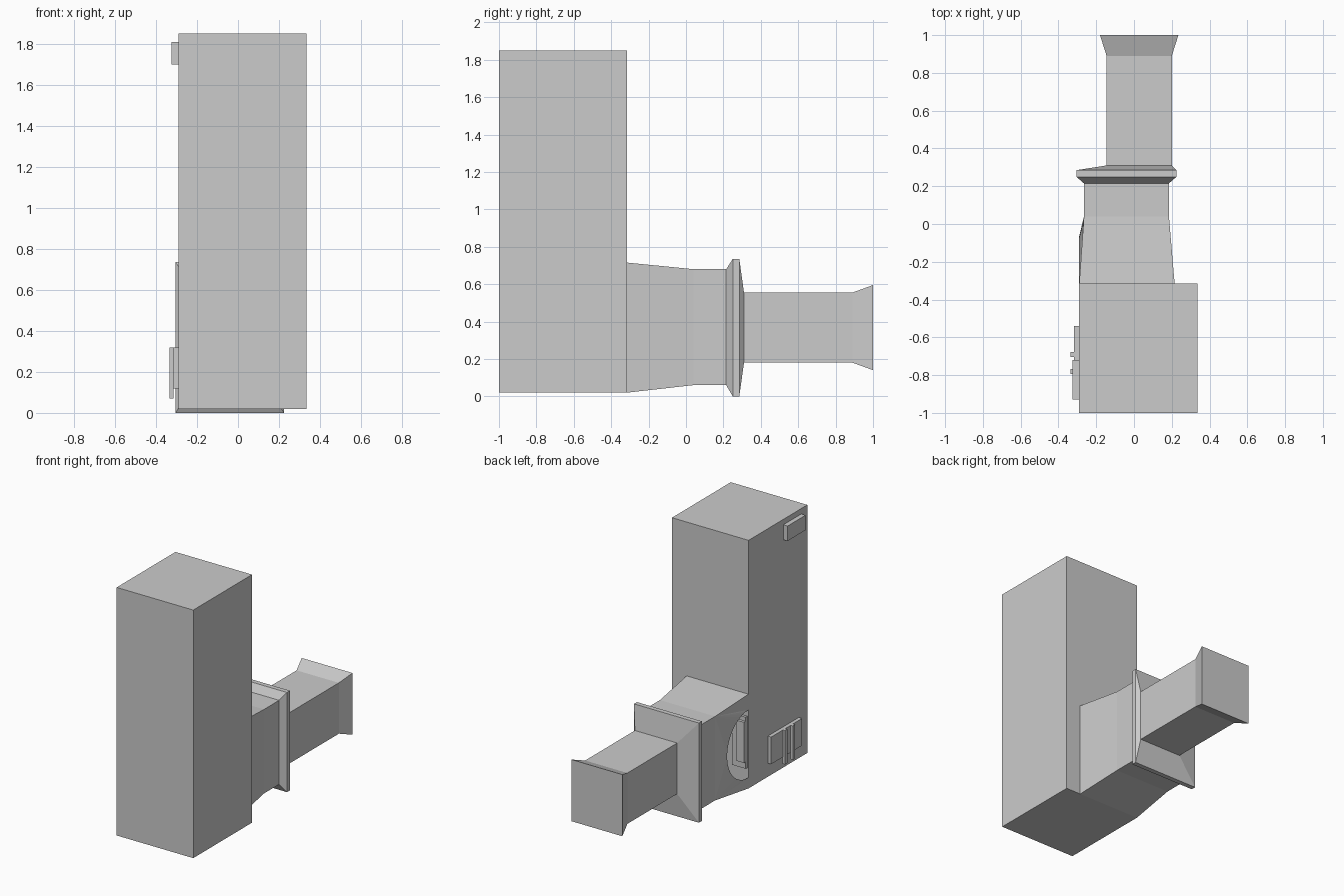
import bpy, bmesh
from math import sin, cos, pi

cube = bpy.data.objects.get("Cube")
if cube:
    bpy.data.objects.remove(cube, do_unlink=True)

grey = bpy.data.materials.new("plain grey")
grey.use_nodes = True
grey.diffuse_color = (0.6, 0.6, 0.6, 1)
grey.node_tree.nodes["Principled BSDF"].inputs["Base Color"].default_value = (0.6, 0.6, 0.6, 1)


def finish(name, bm):
    bmesh.ops.recalc_face_normals(bm, faces=bm.faces)
    mesh = bpy.data.meshes.new(name)
    bm.to_mesh(mesh)
    bm.free()
    mesh.materials.append(grey)
    obj = bpy.data.objects.new(name, mesh)
    bpy.context.collection.objects.link(obj)
    return obj


def box(name, x, y, z):
    bm = bmesh.new()
    bmesh.ops.create_cube(bm, size=1)
    for v in bm.verts:
        v.co = [r[0] if c < 0 else r[1] for c, r in zip(v.co, (x, y, z))]
    return finish(name, bm)


# Tall cabinet
SIDE, BACK = -0.29, -0.315
box("cabinet", (SIDE, 0.335), (-1, BACK), (0.02, 1.85))

# Rectangular duct sections: y, x range, z range
sections = [
    (BACK, SIDE, 0.215, 0.02, 0.715),
    (0.04, -0.265, 0.185, 0.06, 0.68),
    (0.215, -0.265, 0.185, 0.06, 0.68),
    (0.25, -0.305, 0.225, 0, 0.735),
    (0.285, -0.305, 0.225, 0, 0.735),
    (0.31, -0.145, 0.2, 0.18, 0.555),
    (0.89, -0.145, 0.2, 0.18, 0.555),
    (1, -0.18, 0.235, 0.14, 0.595),
]
bm = bmesh.new()
rings = [[bm.verts.new(p) for p in ((a, y, c), (b, y, c), (b, y, d), (a, y, d))]
         for y, a, b, c, d in sections]
for i, (r, s) in enumerate(zip(rings, rings[1:])):
    for k in range(4):
        if i == 0 and k == 3:
            continue  # this side gets the round opening
        n = (k + 1) % 4
        bm.faces.new((r[k], r[n], s[n], s[k]))
bm.faces.new(rings[-1])

# Half-round opening beside the cabinet
STEPS, RADIUS = 24, 0.25
arc = []
for i in range(STEPS + 1):
    t = pi * (i / STEPS - 0.5)
    arc.append(bm.verts.new((SIDE, BACK + RADIUS * cos(t), 0.35 + RADIUS * sin(t))))
low_near, high_near = rings[0][0], rings[0][3]
low_far, high_far = rings[1][0], rings[1][3]
mid = STEPS // 2
bm.faces.new((low_near, low_far, arc[0]))
bm.faces.new((low_far, high_far, arc[mid]))
bm.faces.new((high_far, high_near, arc[-1]))
for i in range(STEPS):
    bm.faces.new((arc[i], low_far if i < mid else high_far, arc[i + 1]))
finish("duct", bm)

# Stepped plates seen inside the opening
for i, edge in enumerate((-0.17, -0.22)):
    box(f"inner_plate_{i + 1}", (SIDE + 0.01, edge), (BACK, BACK + 0.02 * (i + 1)),
        (0.17 + 0.05 * i, 0.55 - 0.03 * i))

# Side plates and levers
box("upper_plate", (-0.325, SIDE), (-0.93, -0.72), (1.70, 1.81))
box("lower_plate", (-0.317, SIDE), (-0.9, -0.54), (0.12, 0.32))
for i, y in enumerate((-0.69, -0.78)):
    box(f"lever_{i + 1}", (-0.335, -0.315), (y - 0.013, y + 0.013), (0.07, 0.32))
